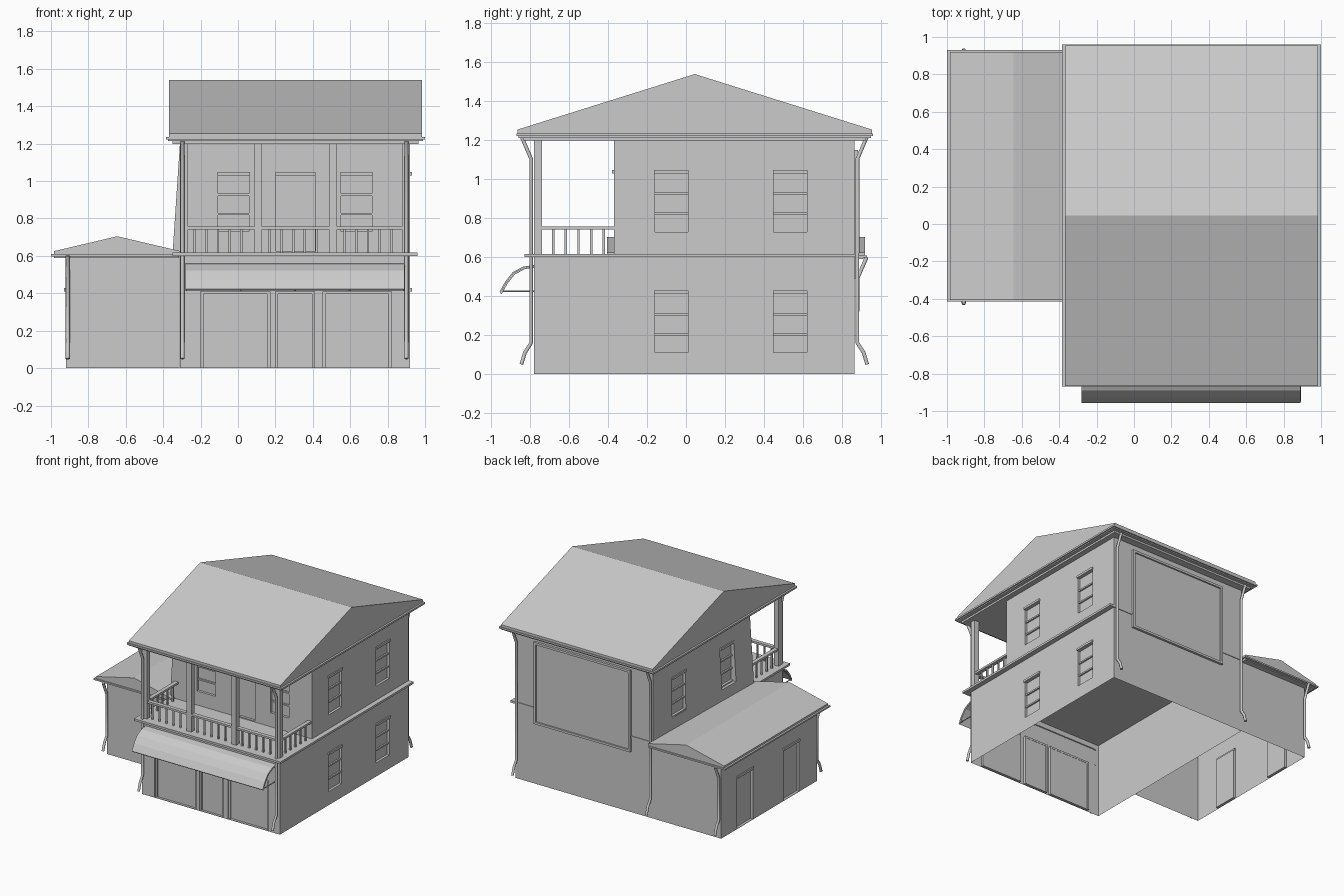
import bpy, bmesh
from mathutils import Vector

if "Cube" in bpy.data.objects:
    bpy.data.objects.remove(bpy.data.objects["Cube"])


def add_mesh(name, verts, faces):
    me = bpy.data.meshes.new(name)
    me.from_pydata(verts, [], faces)
    bm = bmesh.new()
    bm.from_mesh(me)
    bmesh.ops.recalc_face_normals(bm, faces=bm.faces)
    bm.to_mesh(me)
    bm.free()
    ob = bpy.data.objects.new(name, me)
    bpy.context.collection.objects.link(ob)
    return ob


def boxes(name, items):
    """One object from boxes given as (x0, x1, y0, y1, z0, z1)."""
    vs, fs = [], []
    for x0, x1, y0, y1, z0, z1 in items:
        n = len(vs)
        vs += [(x, y, z) for z in (z0, z1) for x, y in ((x0, y0), (x1, y0), (x1, y1), (x0, y1))]
        fs += [[n + i for i in f] for f in ((0, 3, 2, 1), (4, 5, 6, 7), (0, 1, 5, 4),
                                           (1, 2, 6, 5), (2, 3, 7, 6), (3, 0, 4, 7))]
    return add_mesh(name, vs, fs)


def prism(name, profile, a, b, axis):
    """Closed (u, z) profile extruded from a to b along axis x or y."""
    n = len(profile)
    put = (lambda u, z, t: (t, u, z)) if axis == 'x' else (lambda u, z, t: (u, t, z))
    vs = [put(u, z, t) for t in (a, b) for u, z in profile]
    fs = [list(range(n)), list(range(2 * n - 1, n - 1, -1))]
    fs += [[i, (i + 1) % n, n + (i + 1) % n, n + i] for i in range(n)]
    return add_mesh(name, vs, fs)


def tube(name, pts, r):
    """Round-section pipe along a polyline."""
    cu = bpy.data.curves.new(name, 'CURVE')
    cu.dimensions = '3D'
    cu.bevel_depth, cu.bevel_resolution, cu.use_fill_caps = r, 1, True
    sp = cu.splines.new('POLY')
    sp.points.add(len(pts) - 1)
    for p, c in zip(sp.points, pts):
        p.co = (*c, 1)
    ob = bpy.data.objects.new(name, cu)
    bpy.context.collection.objects.link(ob)
    return ob


def wall_box(side, pos, u0, u1, d0, d1, z0, z1):
    """Box on a wall: u runs along the wall, d points out of it."""
    s = 1 if side == 'right' else -1
    a, b = sorted((pos + s * d0, pos + s * d1))
    return (u0, u1, a, b, z0, z1) if side == 'front' else (a, b, u0, u1, z0, z1)


def openings(body, name, items, depth=0.02, open_bottom=False):
    """Cut recesses in a body, then add lintels and glazing bars."""
    cut = boxes(name + "_cutter", [wall_box(s, p, a, b, -depth, 0.05, z0, z1)
                                   for s, p, a, b, z0, z1, k in items])
    mod = body.modifiers.new("openings", 'BOOLEAN')
    mod.object, mod.solver = cut, 'EXACT'
    deps = bpy.context.evaluated_depsgraph_get()
    me = bpy.data.meshes.new_from_object(body.evaluated_get(deps))
    body.modifiers.clear()
    body.data = me
    bpy.data.objects.remove(cut)
    if open_bottom:
        bm = bmesh.new()
        bm.from_mesh(me)
        low = [f for f in bm.faces if all(v.co.z < 0.001 for v in f.verts)]
        bmesh.ops.delete(bm, geom=low, context='FACES')
        bm.to_mesh(me)
        bm.free()
    trim = []
    for s, p, a, b, z0, z1, kind in items:
        if kind != 'gate':
            trim.append(wall_box(s, p, a - .003, b + .003, -.01, .01, z1, z1 + .018))
        if kind == 'window':
            for t in (1 / 3, 2 / 3):
                z = z0 + (z1 - z0) * t
                trim.append(wall_box(s, p, a, b, -depth - .002, -.008, z - .006, z + .006))
            trim.append(wall_box(s, p, a, b, -depth - .002, 0, z0, z0 + .01))
        if kind == 'gate':
            for c, d in ((a, a + .015), (b - .015, b)):
                trim.append(wall_box(s, p, c, d, -depth - .002, -.01, z0, z1))
            trim.append(wall_box(s, p, a, b, -depth - .002, -.01, z1 - .015, z1))
    boxes(name + "_trim", trim)


def windows(side, pos, z):
    return [(side, pos, a, a + .17, z, z + .31, 'window') for a in (-.16, .45)]


# ground floor with shop front
ground = boxes("ground_floor", [(-.31, .92, -.78, .865, 0, .605)])
openings(ground, "ground_openings",
         [('front', -.78, a, b, .004, .41, 'gate') for a, b in ((-.2, .17), (.2, .41), (.455, .82))]
         + windows('right', .92, .10), open_bottom=True)

# upper floor, its left wall flares out at the front foot
upper = boxes("upper_floor", [(-.31, .92, -.37, .865, .608, 1.21)])
upper.data.vertices[0].co.x = -.35
openings(upper, "upper_openings",
         windows('right', .92, .72) + windows('left', -.31, .72)
         + [('front', -.37, -.107, .06, .72, 1.03, 'window'),
            ('front', -.37, .203, .412, .625, 1.03, 'door'),
            ('front', -.37, .551, .717, .72, 1.03, 'window')])

# side annex with two doors
annex = boxes("annex", [(-.92, -.312, -.36, .865, 0, .6)])
openings(annex, "annex_openings",
         [('left', -.92, a, a + .2, .004, .41, 'door') for a in (-.13, .46)], open_bottom=True)

# balcony floor and ledge
boxes("balcony_floor", [(-.35, .96, -.83, .87, .6, .617)])

# main roof with stepped eaves
boxes("main_eaves", [(-.35, .965, -.835, .925, 1.198, 1.215),
                     (-.375, .99, -.86, .95, 1.213, 1.224),
                     (-.385, 1.0, -.87, .96, 1.222, 1.236)])
prism("main_roof", [(-.865, 1.234), (-.865, 1.255), (.045, 1.54), (.955, 1.255), (.955, 1.234)],
      -.37, .985, 'x')

# annex roof and eaves
boxes("annex_eaves", [(-.985, -.315, -.4, .91, .59, .6), (-1.0, -.315, -.415, .93, .598, .61)])
prism("annex_roof", [(-.985, .608), (-.985, .625), (-.645, .705), (-.305, .625), (-.305, .608)],
      -.405, .92, 'y')

# balcony pillars
boxes("balcony_pillars", [(x, x + .042, -.78, -.738, .61, 1.205) for x in (-.31, .087, .487, .878)])

# balcony railing
rail = [(-.3, .91, -.775, -.743, .742, .758)]
rail += [(x - .016, x + .016, -.76, -.37, .742, .758) for x in (-.289, .899)]
bars = [(-.232 + i * .0625, -.759) for i in range(5)]
bars += [(.17 + i * .0625, -.759) for i in range(5)]
bars += [(.57 + i * .0625, -.759) for i in range(5)]
bars += [(x, -.682 + i * .065) for x in (-.289, .899) for i in range(5)]
rail += [(x - .006, x + .006, y - .006, y + .006, .615, .745) for x, y in bars]
boxes("balcony_railing", rail)

# curved awning with ribs and struts
arc = [(-.78, .56), (-.835, .552), (-.89, .523), (-.928, .475), (-.957, .422)]
awning = prism("awning", arc + [(y + .006, z - .007) for y, z in reversed(arc)], -.28, .89, 'x')
for i in range(5):
    x = -.277 + i * .291
    tube("awning_rib", [(x, y + .008, z - .008) for y, z in arc], .005)
for x in (-.277, .887):
    tube("awning_strut", [(x, -.95, .425), (x, -.775, .425)], .004)

# gutter downspouts
def downspout(x, y, s, top):
    path = [(.062, top), (.015, top - .11), (.015, .16), (.047, .11), (.065, .05)]
    tube("downspout", [(x, y + s * d, z) for d, z in path], .011)


for x in (-.297, .9):
    downspout(x, -.78, -1, 1.215)
    downspout(x, .865, 1, 1.215)
downspout(-.91, -.36, -1, .6)
downspout(-.91, .865, 1, .6)

# framed board on the back wall
boxes("back_board", [(-.117, .745, .86, .872, .49, 1.15)]
      + [(x, x + .018, .86, .884, .49, 1.15) for x in (-.117, .727)]
      + [(-.117, .745, .86, .884, z, z + .018) for z in (.49, 1.132)])
